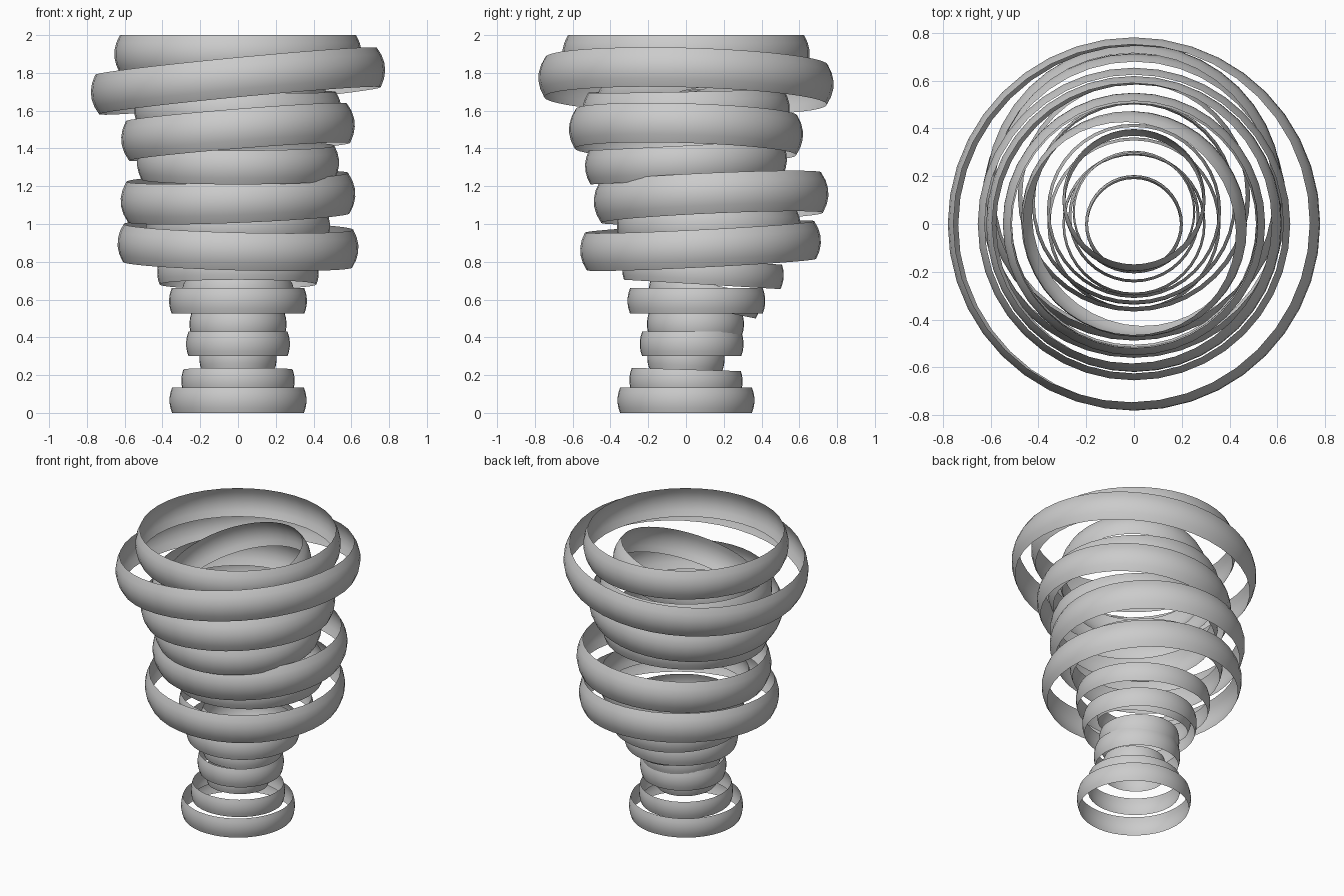
import bpy, math
from mathutils import Vector, Matrix

if "Cube" in bpy.data.objects:
    bpy.data.objects.remove(bpy.data.objects["Cube"])

SIDES = 40
# bulged profile of a band: fraction of half height, fraction of rim inset
PROFILE = [(-1, 1), (-0.6, 0.36), (-0.2, 0.04), (0.2, 0.04), (0.6, 0.36), (1, 1)]


def band(name, radius, cy, z, height, slope_x=0.0, slope_y=0.0):
    """Open thin band with a bulged wall, leaning along x and y."""
    inset = 0.75 * height ** 2
    normal = Vector((-slope_x, -slope_y, 1)).normalized()
    place = Matrix.Translation((0, cy, z)) @ \
        Vector((0, 0, 1)).rotation_difference(normal).to_matrix().to_4x4()
    verts, faces = [], []
    for t, k in PROFILE:
        r = radius - inset * k
        for i in range(SIDES):
            a = 2 * math.pi * i / SIDES
            verts.append(place @ Vector((r * math.cos(a), r * math.sin(a), t * height / 2)))
    for j in range(len(PROFILE) - 1):
        for i in range(SIDES):
            n = (i + 1) % SIDES
            faces.append((j * SIDES + i, j * SIDES + n, (j + 1) * SIDES + n, (j + 1) * SIDES + i))
    mesh = bpy.data.meshes.new(name)
    mesh.from_pydata(verts, [], faces)
    for p in mesh.polygons:
        p.use_smooth = True
    bpy.context.collection.objects.link(bpy.data.objects.new(name, mesh))


# narrow foot and stem
band("foot_band", 0.363, 0, 0.067, 0.134)
band("foot_upper_band", 0.30, 0, 0.17, 0.12, 0, -0.03)
band("stem_inner_band", 0.205, 0, 0.29, 0.13, 0, -0.06)
band("stem_lower_band", 0.275, 0.03, 0.365, 0.13)
band("stem_upper_band", 0.257, 0.05, 0.47, 0.11)
band("collar_band", 0.365, 0.055, 0.593, 0.135)
band("collar_inner_band", 0.30, 0.10, 0.62, 0.13, 0, -0.20)
# leaning bands of the wide body
band("body_base_band", 0.428, 0.09, 0.745, 0.13, 0, -0.06)
band("body_band_1", 0.638, 0.077, 0.885, 0.20, -0.025, 0.05)
band("body_inner_band_1", 0.487, 0.12, 0.99, 0.16)
band("body_band_2", 0.622, 0.133, 1.14, 0.215, 0.04, 0.045)
band("body_inner_band_2", 0.535, 0, 1.325, 0.18, 0, 0.05)
band("body_band_3", 0.62, 0, 1.487, 0.21, 0.08, -0.03)
band("body_inner_band_3", 0.55, 0, 1.60, 0.21, -0.01, 0.02)
band("tilted_inner_band", 0.48, 0, 1.70, 0.18, 0.22, 0.22)
# rim
band("wide_rim_band", 0.782, 0, 1.757, 0.21, 0.096, -0.027)
band("top_band", 0.655, 0, 1.9, 0.20)
